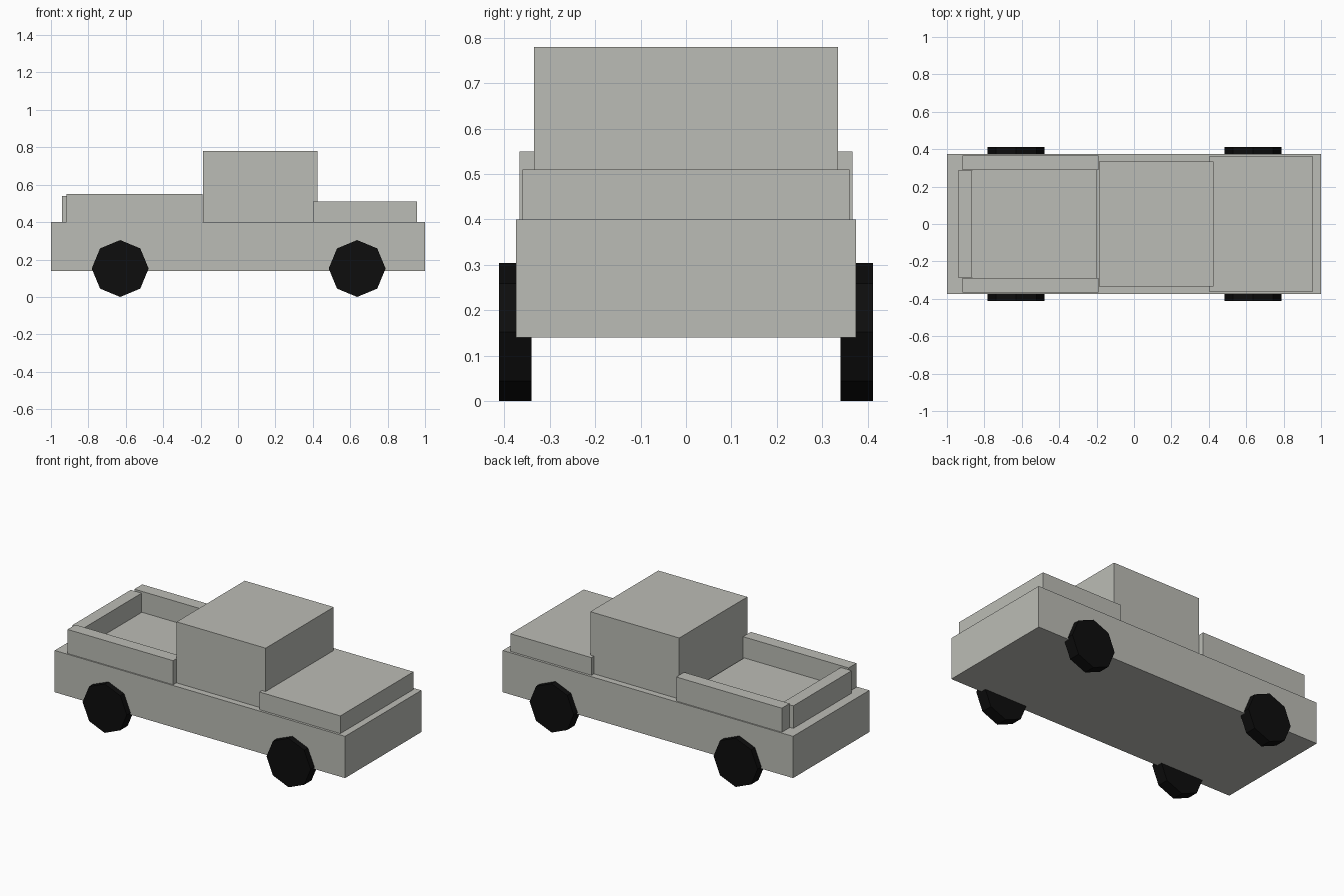
import bpy
from math import pi

cube = bpy.data.objects.get("Cube")
if cube:
    bpy.data.objects.remove(cube, do_unlink=True)


def material(name, colour):
    mat = bpy.data.materials.new(name)
    mat.use_nodes = True
    mat.diffuse_color = colour
    mat.node_tree.nodes["Principled BSDF"].inputs["Base Color"].default_value = colour
    return mat


paint = material("warm_grey_paint", (0.50, 0.505, 0.465, 1))
rubber = material("black_rubber", (0.004, 0.004, 0.004, 1))


def box(name, x, y, z):
    """Box spanning the (low, high) pairs given for each axis."""
    bpy.ops.mesh.primitive_cube_add(size=1)
    obj = bpy.context.object
    obj.name = name
    spans = (x, y, z)
    obj.location = [(low + high) / 2 for low, high in spans]
    obj.scale = [high - low for low, high in spans]
    bpy.ops.object.transform_apply(location=False, rotation=False, scale=True)
    obj.data.materials.append(paint)
    return obj


def wheel(name, x, y):
    """Eight-sided wheel with a corner pointing straight down."""
    bpy.ops.mesh.primitive_cylinder_add(vertices=8, radius=0.152, depth=0.072,
                                        location=(x, y, 0.152), rotation=(pi / 2, 0, 0))
    obj = bpy.context.object
    obj.name = name
    obj.data.materials.append(rubber)


# Body, cab and hood
deck = 0.40
box("lower_body", (-1, 1), (-0.375, 0.375), (0.14, deck))
box("cab", (-0.188, 0.425), (-0.335, 0.335), (deck, 0.78))
box("hood", (0.40, 0.957), (-0.36, 0.36), (deck, 0.51))

# Cargo bed
box("bed_floor", (-0.865, -0.198), (-0.29, 0.29), (deck, 0.42))
box("tailgate", (-0.94, -0.865), (-0.287, 0.287), (deck, 0.54))
for side, name in ((-1, "near"), (1, "far")):
    box(name + "_bed_rail", (-0.917, -0.19), sorted((side * 0.29, side * 0.367)), (deck, 0.55))

    # Wheels
    wheel(name + "_rear_wheel", -0.63, side * 0.376)
    wheel(name + "_front_wheel", 0.637, side * 0.376)
